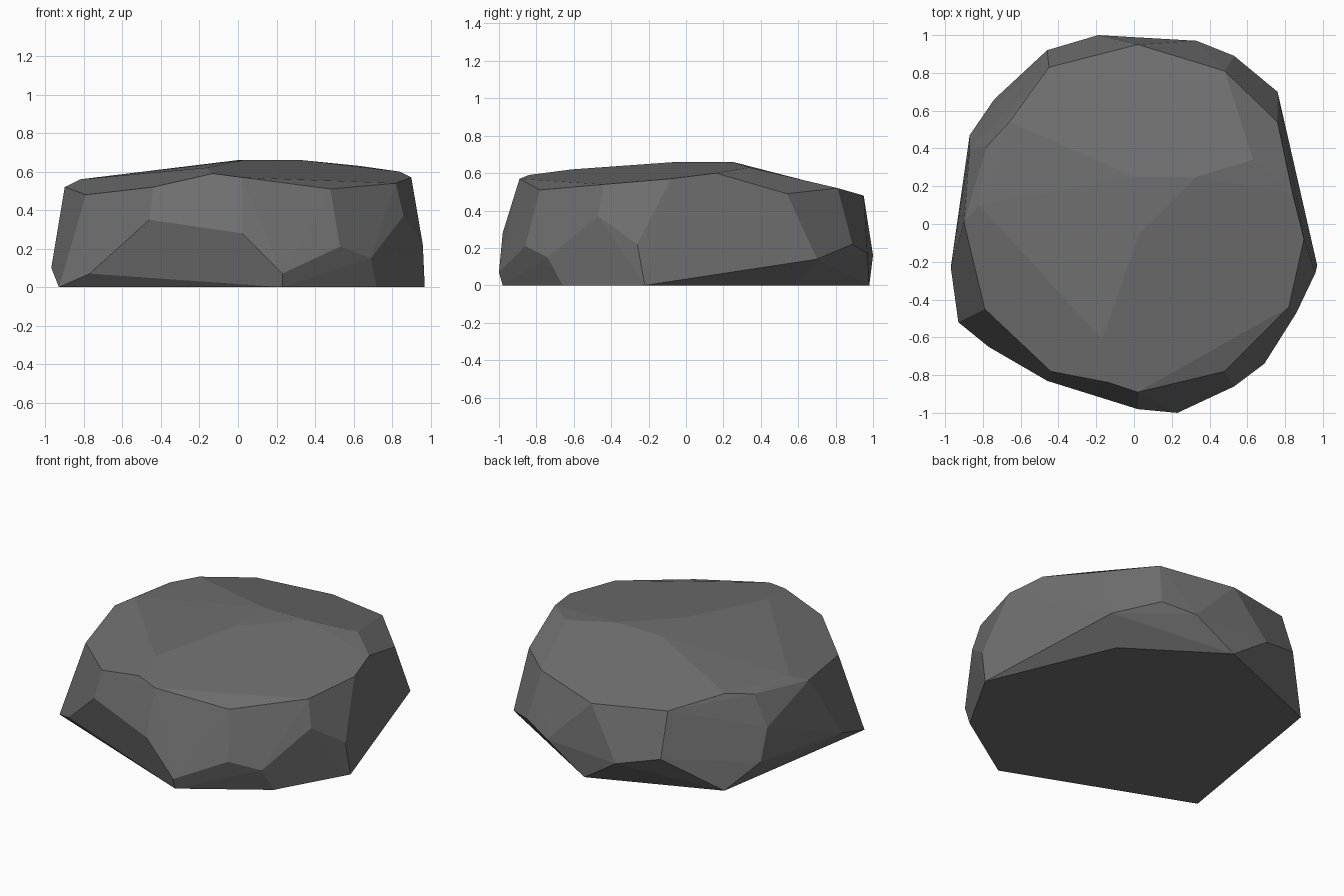
import bpy
import bmesh
import math

# Remove the default cube only
default_cube = bpy.data.objects.get("Cube")
if default_cube:
    bpy.data.objects.remove(default_cube, do_unlink=True)


def make_material(name, colour):
    """Return a plain matte material with a single flat colour."""
    material = bpy.data.materials.new(name)
    material.use_nodes = True
    material.diffuse_color = colour
    shader = material.node_tree.nodes["Principled BSDF"]
    shader.inputs["Base Color"].default_value = colour
    shader.inputs["Roughness"].default_value = 1
    return material


def make_chiselled_stone(name, rings, material):
    """Wrap a faceted convex skin round the corner rings (hundredths of a unit)."""
    bm = bmesh.new()
    for ring in rings:
        for corner in ring:
            bm.verts.new([value / 100 for value in corner])
    bmesh.ops.convex_hull(bm, input=bm.verts[:], use_existing_faces=False)

    # Drop corners that fall inside the skin and merge almost level triangles
    loose = [vert for vert in bm.verts if not vert.link_faces]
    bmesh.ops.delete(bm, geom=loose, context="VERTS")
    bmesh.ops.dissolve_limit(
        bm, angle_limit=math.radians(2), verts=bm.verts[:], edges=bm.edges[:]
    )
    bmesh.ops.recalc_face_normals(bm, faces=bm.faces[:])

    mesh = bpy.data.meshes.new(name)
    bm.to_mesh(mesh)
    bm.free()
    mesh.materials.append(material)
    for polygon in mesh.polygons:
        polygon.use_smooth = False
    stone = bpy.data.objects.new(name, mesh)
    bpy.context.scene.collection.objects.link(stone)
    return stone


# Footprint resting on the ground
footprint = [
    (-93, -52, 0), (23, -98, 0), (72, -66, 0), (97, -22, 0),
    (63, 59, 0), (5, 98, 0), (-74, 66, 0),
]

# Widest corners, where the sides are chipped
waist = [
    (-97, -23, 10), (-77, -65, 7), (-46, -83, 35), (2, -98, 28),
    (23, -100, 7), (53, -86, 21), (69, -74, 15), (86, -47, 37),
    (96, -26, 22), (76, 70, 14), (53, 89, 22), (33, 97, 17),
    (-19, 100, 16), (-46, 92, 23), (-87, 47, 15), (-87, 40, 35),
]

# Rim where the sides meet the top
rim = [
    (-79, -45, 48), (-44, -78, 52), (-13, -84, 59), (2, -89, 57),
    (48, -78, 51), (82, -44, 54), (90, -8, 57), (84, 16, 60),
    (76, 54, 49), (48, 81, 52), (2, 95, 48), (-45, 83, 51),
    (-66, 54, 57), (-78, 41, 55), (-90, 1, 52),
]

# Shallow sloping crown
crown = [
    (-82, 10, 56), (-17, -61, 62), (3, -5, 66),
    (0, 25, 66), (33, 25, 66), (63, 34, 63),
]

dark_grey = make_material("dark grey stone", (0.16, 0.16, 0.16, 1))
make_chiselled_stone("boulder", [footprint, waist, rim, crown], dark_grey)
